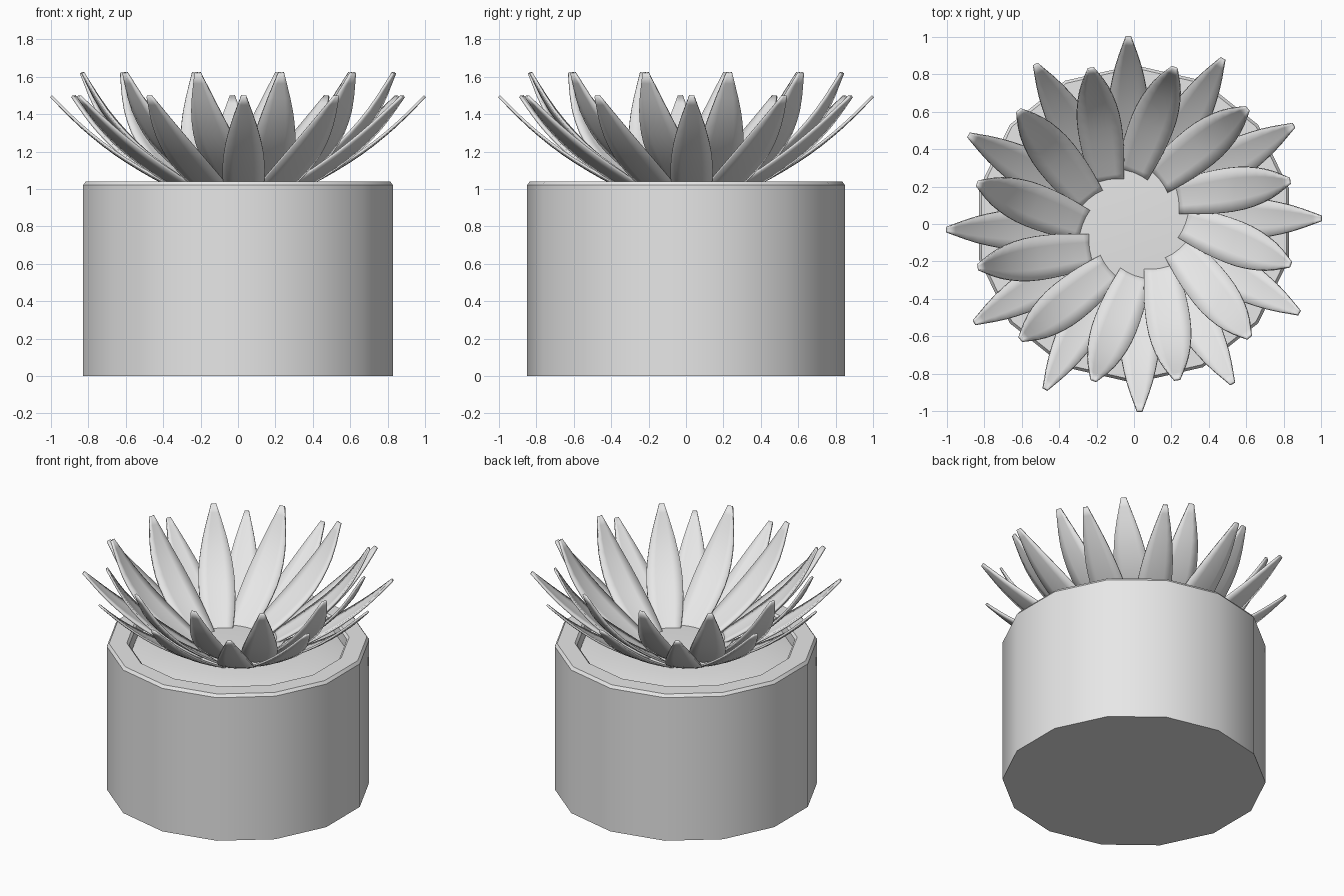
import bpy, bmesh, math
from mathutils import Vector

if "Cube" in bpy.data.objects:
    bpy.data.objects.remove(bpy.data.objects["Cube"])

SIDES = 14

grey = bpy.data.materials.new("light_grey")
grey.use_nodes = True
colour = (0.8, 0.8, 0.8, 1)
grey.diffuse_color = colour
grey.node_tree.nodes["Principled BSDF"].inputs["Base Color"].default_value = colour


def finish(name, bm):
    """Turn a bmesh into a smooth shaded object."""
    bmesh.ops.recalc_face_normals(bm, faces=bm.faces)
    mesh = bpy.data.meshes.new(name)
    bm.to_mesh(mesh)
    bm.free()
    mesh.materials.append(grey)
    obj = bpy.data.objects.new(name, mesh)
    bpy.context.collection.objects.link(obj)
    bpy.ops.object.select_all(action="DESELECT")
    obj.select_set(True)
    bpy.context.view_layer.objects.active = obj
    bpy.ops.object.shade_smooth_by_angle(angle=math.radians(32))
    return obj


def lathe(name, profile):
    """Spin (radius, height) points round z with a corner on the y axis."""
    bm = bmesh.new()
    rings = []
    for r, z in profile:
        ring = []
        for i in range(SIDES):
            a = math.pi / 2 + math.tau * i / SIDES
            ring.append(bm.verts.new((r * math.cos(a), r * math.sin(a), z)))
        rings.append(ring)
    for low, high in zip(rings, rings[1:]):
        for i in range(SIDES):
            j = (i + 1) % SIDES
            bm.faces.new((low[i], low[j], high[j], high[i]))
    bm.faces.new(rings[0])
    bm.faces.new(rings[-1])
    return finish(name, bm)


def interpolate(points, t):
    """Smooth curve through evenly spaced values."""
    s = t * (len(points) - 1)
    i = min(int(s), len(points) - 2)
    f = s - i
    p0, p1 = points[max(i - 1, 0)], points[i]
    p2, p3 = points[i + 1], points[min(i + 2, len(points) - 1)]
    return p1 + 0.5 * f * (p2 - p0 + f * (2 * p0 - 5 * p1 + 4 * p2 - p3
                                          + f * (3 * (p1 - p2) + p3 - p0)))


def leaf_ring(name, path, widths, offset, turn, count=12, steps=12):
    """Leaves that follow a (reach, height) path, set off to one side."""
    points = [Vector(p) for p in path]
    for k in range(count):
        a = math.radians(turn) + math.tau * k / count
        out = Vector((math.cos(a), math.sin(a), 0))
        side = Vector((-math.sin(a), math.cos(a), 0))
        bm = bmesh.new()
        rows = []
        for n in range(steps + 1):
            t = n / steps
            reach, height = interpolate(points, t)
            half = interpolate(widths, t)
            centre = out * reach + side * offset + Vector((0, 0, height))
            row = []
            for s in (-1, -0.5, 0, 0.5, 1):
                cup = Vector((0, 0, 0.09 * half * s * s))
                row.append(bm.verts.new(centre + side * half * s + cup))
            rows.append(row)
        for low, high in zip(rows, rows[1:]):
            for i in range(4):
                bm.faces.new((low[i], low[i + 1], high[i + 1], high[i]))
        leaf = finish(f"{name}_{k + 1}", bm)
        solid = leaf.modifiers.new("thickness", "SOLIDIFY")
        solid.thickness = 0.014
        solid.offset = 0


# Pot with a bevelled rim and a shallow recess
lathe("pot", [(0.85, 0), (0.85, 1.02), (0.835, 1.04), (0.72, 1.04),
              (0.705, 1.025), (0.69, 0.9)])

# Gently domed soil
lathe("soil", [(0.695, 0.93), (0.695, 0.965), (0.6, 0.985),
               (0.45, 1.002), (0.25, 1.012), (0.08, 1.016)])

# Low, wide outer leaves
leaf_ring("outer_leaf",
          [(0.25, 0.96), (0.45, 1.06), (0.66, 1.19), (0.84, 1.335), (1.0, 1.495)],
          [0.095, 0.112, 0.105, 0.07, 0.014], 0.03, 0)

# Steeper inner leaves
leaf_ring("inner_leaf",
          [(0.235, 0.99), (0.41, 1.10), (0.59, 1.24), (0.74, 1.415), (0.855, 1.62)],
          [0.085, 0.112, 0.115, 0.08, 0.016], 0.105, 8.5)
